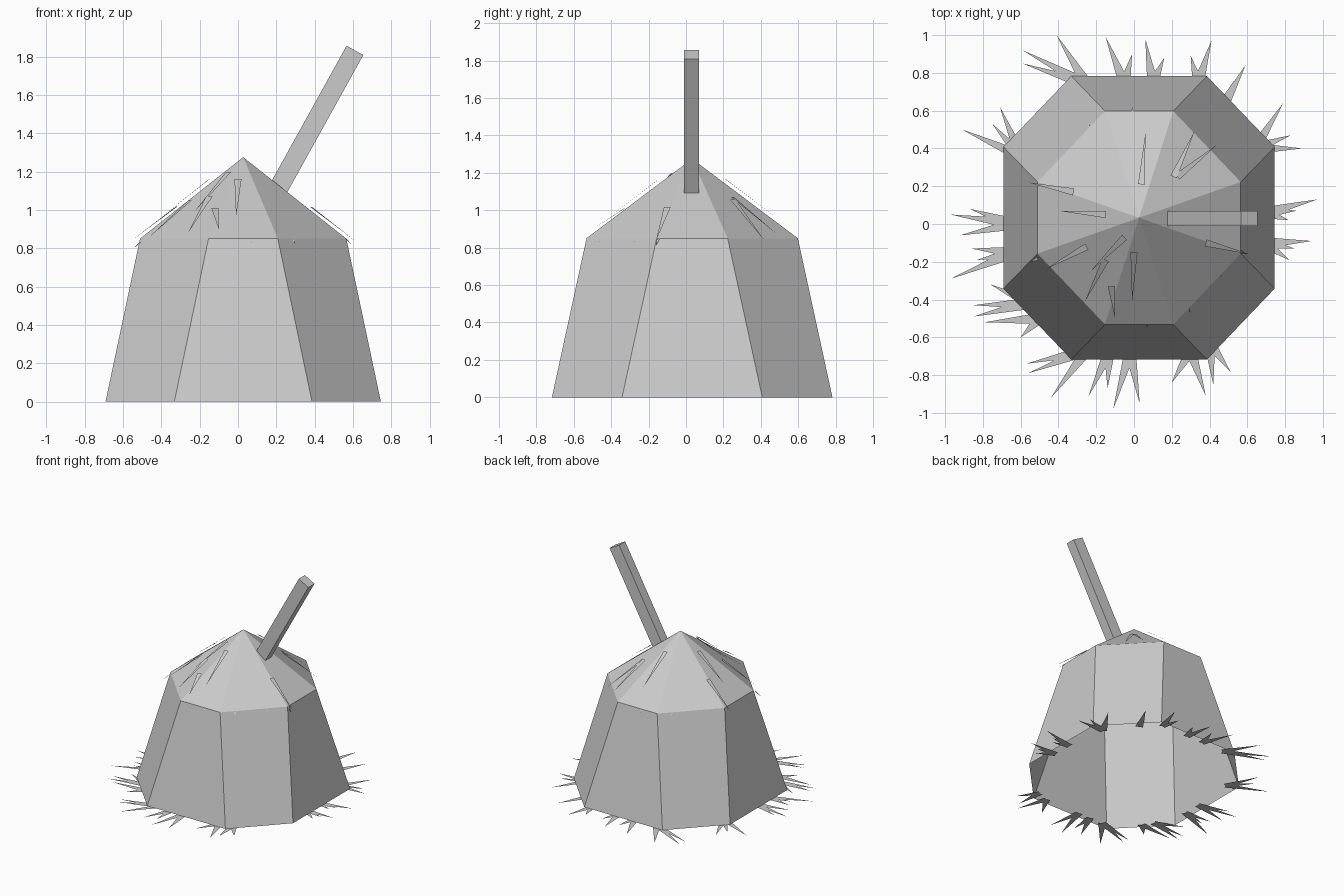
import bpy
import math
from mathutils import Vector, Matrix

cube = bpy.data.objects.get("Cube")
if cube:
    bpy.data.objects.remove(cube, do_unlink=True)

CENTRE = Vector((0.027, 0.033, 0))
EAVE, APEX = 0.85, 1.275
EAVE_X, EAVE_Y, EAVE_CORNER = 0.538, 0.565, 0.336

grey = bpy.data.materials.new("plain grey")
grey.use_nodes = True
grey.diffuse_color = (0.6, 0.6, 0.6, 1)
grey.node_tree.nodes["Principled BSDF"].inputs["Base Color"].default_value = grey.diffuse_color


def make_object(name, points, faces):
    mesh = bpy.data.meshes.new(name)
    mesh.from_pydata([tuple(p) for p in points], [], faces)
    mesh.materials.append(grey)
    obj = bpy.data.objects.new(name, mesh)
    bpy.context.collection.objects.link(obj)
    return obj


def octagon(half_x, half_y, corner, z):
    """Ring of eight corners; corner is the flat side as a share of the half width."""
    quarter = [(1, -corner), (1, corner), (corner, 1), (-corner, 1)]
    ring = quarter + [(-x, -y) for x, y in quarter]
    return [CENTRE + Vector((x * half_x, y * half_y, z)) for x, y in ring]


def roof_height(x, y):
    dx = abs(x - CENTRE.x) / EAVE_X
    dy = abs(y - CENTRE.y) / EAVE_Y
    reach = max(dx, dy, (dx + dy) / (1 + EAVE_CORNER))
    return APEX - (APEX - EAVE) * reach


def make_blades(name, blades):
    """Flat tapering triangles, each given as root, tip and root width."""
    points, faces = [], []
    for root, tip, width in blades:
        along = tip - root
        side = Vector((-along.y, along.x, 0)).normalized() * width / 2
        start = len(points)
        points += [root - side, root + side, tip]
        faces.append((start, start + 1, start + 2))
    return make_object(name, points, faces)


# Tapered wall, open underneath
lower = octagon(0.718, 0.75, 0.5, 0)
upper = octagon(EAVE_X, EAVE_Y, EAVE_CORNER, EAVE)
sides = [(i, (i + 1) % 8) for i in range(8)]
make_object("wall", lower + upper, [(a, b, b + 8, a + 8) for a, b in sides])

# Pointed roof
peak = CENTRE + Vector((0, 0, APEX))
make_object("roof", upper + [peak], [(a, b, 8) for a, b in sides])

# Leaning square pole
bpy.ops.mesh.primitive_cube_add(size=1)
pole = bpy.context.object
pole.name = "pole"
top = Vector((0.61, 0.03, 1.832))
length = 0.9
turn = Matrix.Rotation(math.radians(29), 4, "Y")
shape = Matrix.Diagonal((0.1, 0.08, length, 1))
pole.data.transform(Matrix.Translation(top) @ turn @ Matrix.Translation((0, 0, -length / 2)) @ shape)
pole.data.materials.append(grey)

# Straw lying on the roof: root and tip seen from above
straws = [
    ((0, -.15), (-.01, -.41)), ((-.05, -.07), (-.23, -.25)),
    ((-.25, -.12), (-.47, -.24)), ((-.15, .05), (-.4, .07)),
    ((-.32, .17), (-.56, .22)), ((.04, .21), (.06, .48)),
    ((.23, .25), (.44, .42)), ((.21, .25), (.32, .49)),
    ((.38, -.1), (.61, -.16)), ((-.15, -.19), (-.26, -.41)),
    ((-.12, -.33), (-.1, -.5)),
]
blades = []
for root, tip in straws:
    ends = [Vector((x, y, roof_height(x, y) + 0.025)) for x, y in (root, tip)]
    blades.append((ends[0], ends[1], 0.037))
make_blades("roof_straw", blades)

# Short straw ends poking out under the eaves
pokes = [(-.24, .53), (-.01, .62), (.3, -.47), (.47, -.28), (.07, -.55), (.6, -.16), (-.55, -.2)]
blades = []
for x, y in pokes:
    tip = Vector((x, y, roof_height(x, y) - 0.01))
    root = CENTRE.lerp(tip, 0.93)
    root.z = tip.z + 0.04
    blades.append((root, tip, 0.02))
make_blades("eave_straw", blades)

# Grass tufts flat on the ground: root of the tuft, then its blade tips
tufts = [
    ((-.25, .74), [(-.41, 1), (-.59, .92), (-.59, .85)]),
    ((-.05, .74), [(-.15, .99), (-.01, .9)]),
    ((.1, .74), [(.06, .98), (.16, .88)]),
    ((.34, .74), [(.41, .97), (.3, .89)]),
    ((.47, .62), [(.59, .84), (.53, .76)]),
    ((.64, .4), [(.79, .64), (.83, .47), (.89, .4)]),
    ((.69, .06), [(.97, .13), (.86, .07), (.82, .02)]),
    ((.69, -.1), [(.94, -.09), (.85, -.13), (.82, -.19)]),
    ((-.6, .36), [(-.91, .5), (-.75, .53), (-.71, .62)]),
    ((-.63, 0), [(-.97, .05), (-.87, .08), (-.92, -.06)]),
    ((-.63, -.15), [(-.97, -.29), (-.86, -.13), (-.83, -.19)]),
    ((-.55, -.42), [(-.85, -.43), (-.85, -.49), (-.76, -.32)]),
    ((-.5, -.5), [(-.6, -.6), (-.79, -.52)]),
    ((-.25, -.67), [(-.56, -.79), (-.44, -.92), (-.57, -.74)]),
    ((-.13, -.67), [(-.24, -.91), (-.14, -.87)]),
    ((-.02, -.67), [(-.11, -.98), (.03, -.95)]),
    ((.3, -.67), [(.38, -.91), (.2, -.84)]),
    ((.4, -.63), [(.51, -.78), (.42, -.85)]),
]
blades = []
for (x, y), tips in tufts:
    for tip_x, tip_y in tips:
        blades.append((Vector((x, y, 0)), Vector((tip_x, tip_y, 0)), 0.06))
make_blades("ground_grass", blades)
